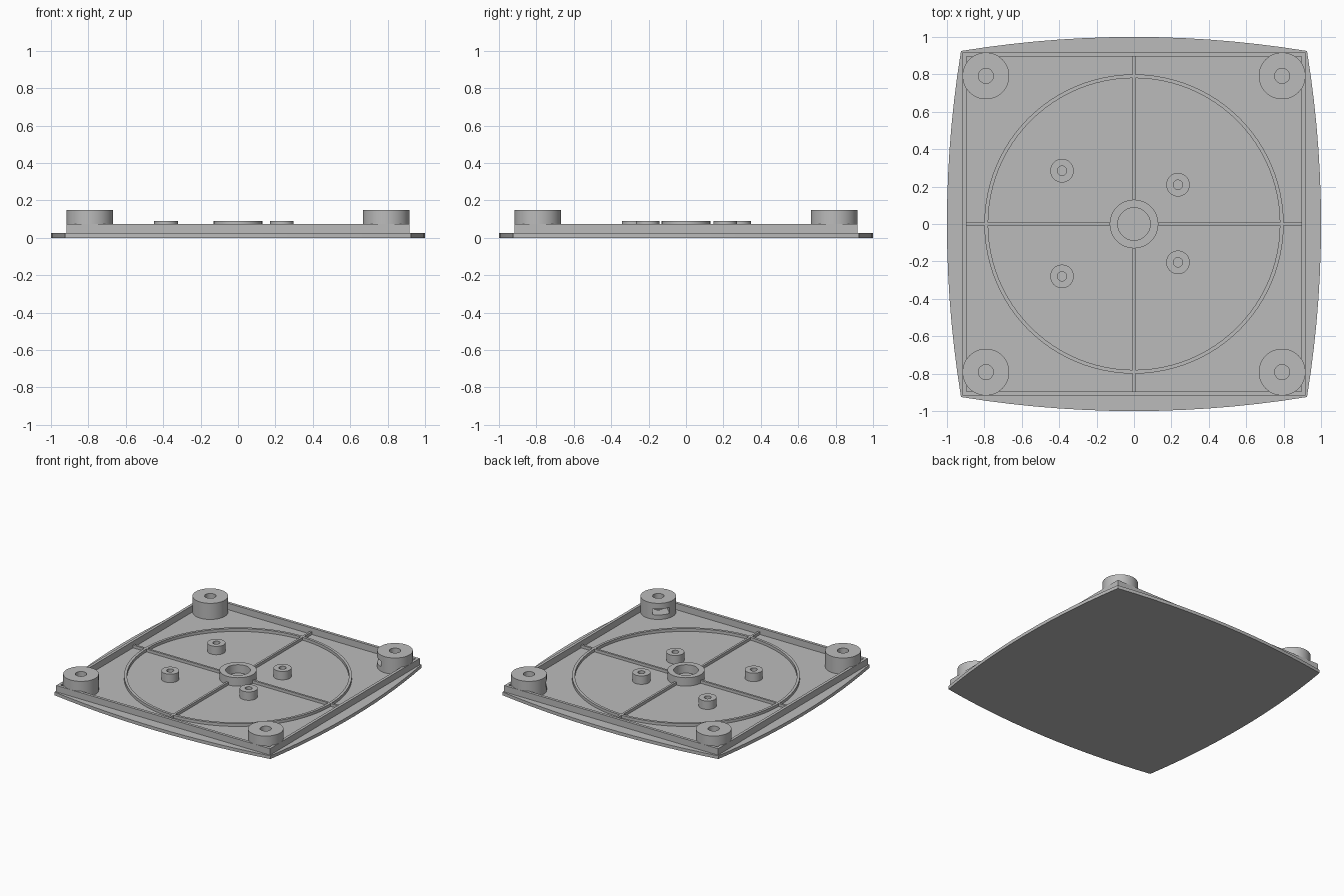
import bpy, bmesh, math
from mathutils import Matrix

if "Cube" in bpy.data.objects:
    bpy.data.objects.remove(bpy.data.objects["Cube"])

grey = bpy.data.materials.new("grey plastic")
grey.use_nodes = True
COLOUR = (0.5, 0.5, 0.5, 1)
grey.diffuse_color = COLOUR
grey.node_tree.nodes["Principled BSDF"].inputs["Base Color"].default_value = COLOUR

FLOOR = 0.025      # top of the base plate
SINK = 0.015       # raised parts start slightly inside the plate
RIM_OUT, RIM_IN = 0.917, 0.895


def finish(name, bm, smooth=False):
    bmesh.ops.recalc_face_normals(bm, faces=bm.faces)
    mesh = bpy.data.meshes.new(name)
    bm.to_mesh(mesh)
    bm.free()
    mesh.materials.append(grey)
    obj = bpy.data.objects.new(name, mesh)
    bpy.context.collection.objects.link(obj)
    bpy.ops.object.select_all(action='DESELECT')
    obj.select_set(True)
    bpy.context.view_layer.objects.active = obj
    if smooth:
        bpy.ops.object.shade_smooth_by_angle(angle=math.radians(30))
    return obj


def box(name, x0, x1, y0, y1, z0, z1, turn=0):
    bm = bmesh.new()
    bmesh.ops.create_cube(bm, size=1)
    centre = Matrix.Translation(((x0 + x1) / 2, (y0 + y1) / 2, (z0 + z1) / 2))
    size = Matrix.Diagonal((x1 - x0, y1 - y0, z1 - z0, 1))
    bm.transform(Matrix.Rotation(turn, 4, 'Z') @ centre @ size)
    return finish(name, bm)


def tube(name, x, y, outer, inner, top, sides=48):
    """Hollow upright cylinder standing on the plate."""
    bm = bmesh.new()
    profile = [(outer, SINK), (outer, top), (inner, top), (inner, SINK)]
    rings = []
    for r, z in profile:
        rings.append([bm.verts.new((x + r * math.cos(2 * math.pi * i / sides),
                                    y + r * math.sin(2 * math.pi * i / sides), z))
                      for i in range(sides)])
    for k, ring in enumerate(rings):
        after = rings[(k + 1) % len(rings)]
        for i in range(sides):
            j = (i + 1) % sides
            bm.faces.new((ring[i], ring[j], after[j], after[i]))
    return finish(name, bm, smooth=True)


# Base plate: square with four gently bowed edges
half, bow, steps = 0.925, 0.075, 14
radius = (half ** 2 + bow ** 2) / (2 * bow)
sweep = math.asin(half / radius)
bm = bmesh.new()
outline = []
for side in range(4):
    turn = Matrix.Rotation(side * math.pi / 2, 4, 'Z')
    for i in range(steps):
        a = sweep * (2 * i / steps - 1)
        v = bm.verts.new((1 - radius + radius * math.cos(a), radius * math.sin(a), 0))
        v.co = turn @ v.co
        outline.append(v)
base = bm.faces.new(outline)
lift = bmesh.ops.extrude_face_region(bm, geom=[base], use_keep_orig=True)
bmesh.ops.translate(bm, vec=(0, 0, FLOOR),
                    verts=[g for g in lift["geom"] if isinstance(g, bmesh.types.BMVert)])
finish("base_plate", bm)

# Square rim walls and the cross ribs, one of each per side
for side, label in enumerate(("left", "back", "right", "front")):
    turn = side * math.pi / 2
    box("rim_wall_" + label, RIM_IN, RIM_OUT, -RIM_IN, RIM_OUT, SINK, 0.075, turn)
    box("cross_rib_" + label, 0.12, RIM_IN + 0.005, -0.008, 0.008, SINK, 0.047, turn)

# Circular rib and central collar
tube("ring_rib", 0, 0, 0.8, 0.78, 0.047, 96)
tube("centre_collar", 0, 0, 0.13, 0.087, 0.09, 64)

# Small screw posts
for i, (x, y) in enumerate([(-0.385, 0.285), (-0.385, -0.28), (0.235, 0.21), (0.235, -0.205)]):
    tube("screw_post_%d" % (i + 1), x, y, 0.063, 0.025, 0.09, 32)

# Corner feet with a nut slot opening towards the centre
FOOT = 0.792
for sx, side in ((1, "left"), (-1, "right")):
    for sy, end in ((1, "back"), (-1, "front")):
        foot = tube("foot_%s_%s" % (end, side), sx * FOOT, sy * FOOT, 0.125, 0.04, 0.15)
        reach = FOOT * math.sqrt(2)
        cutter = box("slot_cutter", reach - 0.2, reach + 0.05, -0.06, 0.06,
                     0.06, 0.105, math.atan2(sy, sx))
        cutter.hide_render = True
        cut = foot.modifiers.new("nut slot", 'BOOLEAN')
        cut.operation = 'DIFFERENCE'
        cut.solver = 'EXACT'
        cut.object = cutter
        bpy.context.view_layer.objects.active = foot
        bpy.ops.object.modifier_apply(modifier=cut.name)
        bpy.data.objects.remove(cutter)
